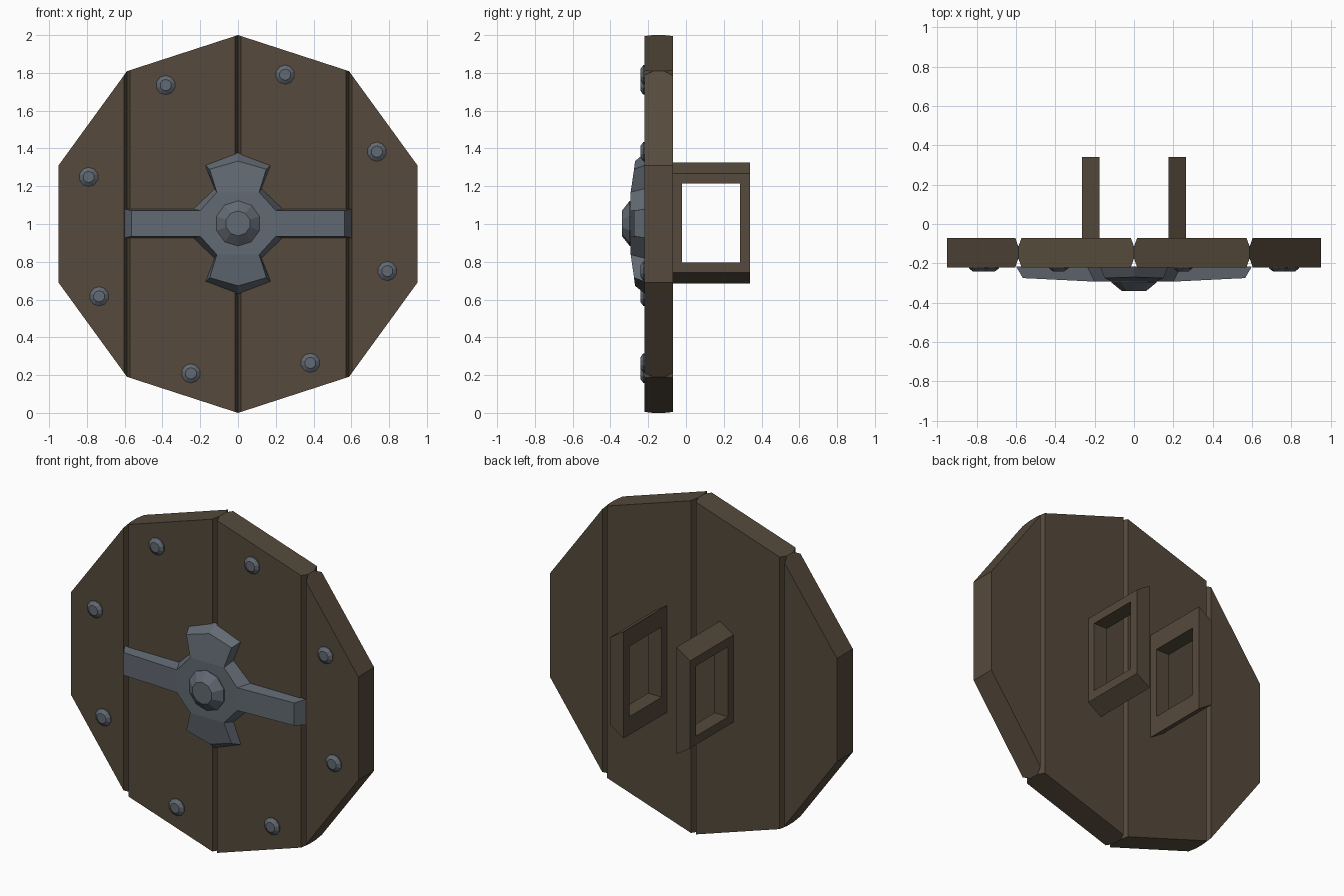
import bpy, bmesh, math

if "Cube" in bpy.data.objects:
    bpy.data.objects.remove(bpy.data.objects["Cube"])


def material(name, rgb):
    m = bpy.data.materials.new(name)
    m.diffuse_color = (*rgb, 1)
    m.use_nodes = True
    m.node_tree.nodes["Principled BSDF"].inputs["Base Color"].default_value = m.diffuse_color
    return m


WOOD = material("brown wood", (0.092, 0.068, 0.045))
METAL = material("grey metal", (0.122, 0.142, 0.168))


def make(name, verts, faces, mat):
    bm = bmesh.new()
    vs = [bm.verts.new(v) for v in verts]
    for f in faces:
        bm.faces.new([vs[i] for i in f])
    bmesh.ops.recalc_face_normals(bm, faces=bm.faces)
    me = bpy.data.meshes.new(name)
    bm.to_mesh(me)
    bm.free()
    me.materials.append(mat)
    ob = bpy.data.objects.new(name, me)
    bpy.context.collection.objects.link(ob)
    return ob


def loft(name, rings, mat):
    """Closed solid through rings with equal point counts."""
    n = len(rings[0])
    verts = [p for r in rings for p in r]
    faces = [tuple(range(n)), tuple(range(len(verts) - n, len(verts)))]
    for k in range(len(rings) - 1):
        for i in range(n):
            j = (i + 1) % n
            faces.append((k*n + i, k*n + j, k*n + n + j, k*n + n + i))
    return make(name, verts, faces, mat)


def stud(name, cx, cz, sides, profile):
    """Round metal stud facing -y; profile is (radius, y)."""
    rings = []
    for r, y in profile:
        rings.append([(cx + r*math.sin(2*math.pi*i/sides), y,
                       cz + r*math.cos(2*math.pi*i/sides)) for i in range(sides)])
    return loft(name, rings, METAL)


# Planks: strips of a ten-sided disc, with chamfered long joints
X1, X2, Z1, Z2 = math.sin(math.radians(36)), math.sin(math.radians(72)), \
    math.cos(math.radians(36)), math.cos(math.radians(72))


def half_height(x):
    x = abs(x)
    if x <= X1:
        return 1 + (Z1 - 1) * x / X1
    return Z1 + (Z2 - Z1) * (x - X1) / (X2 - X1)


C = 0.016
for side, label in ((-1, "left"), (1, "right")):
    for name, a, b, outer in (("inner_plank", 0, X1, False), ("outer_plank", X1, X2, True)):
        rings = []
        for y, c in ((-0.22, C), (-0.175, 0), (-0.115, 0), (-0.07, C)):
            x0, x1 = a + c, b - (0 if outer else c)
            h0, h1 = half_height(x0), half_height(x1)
            rings.append([(side*x0, y, 1 - h0), (side*x1, y, 1 - h1),
                          (side*x1, y, 1 + h1), (side*x0, y, 1 + h0)])
        loft(f"{label}_{name}", rings, WOOD)

# Arm grips: rectangular frames, taller on the inner side
for side, label in ((-1, "left"), (1, "right")):
    def rect(x, y0, y1, h):
        return [(side*x, y0, 1.005 - h), (side*x, y1, 1.005 - h),
                (side*x, y1, 1.005 + h), (side*x, y0, 1.005 + h)]
    xi, xo = 0.175, 0.265
    rings = [rect(xi, -0.08, 0.34, 0.32), rect(xo, -0.08, 0.34, 0.262),
             rect(xo, -0.02, 0.285, 0.21), rect(xi, -0.02, 0.285, 0.21)]
    verts = [p for r in rings for p in r]
    faces = []
    for k in range(4):
        for i in range(4):
            j, m = (i + 1) % 4, (k + 1) % 4
            faces.append((k*4 + i, k*4 + j, m*4 + j, m*4 + i))
    make(f"{label}_grip", verts, faces, WOOD)

# Metal cross: one quarter mirrored to a full outline, raised with sloped sides
base_q = [(0.6, .077), (.238, .077), (.125, .185), (.174, .309), (0, .375)]
front_q = [(.565, .068, -.275), (.2, .068, -.293), (.112, .165, -.293),
           (.15, .287, -.275), (0, .33, -.27)]


def mirrored(q):
    pts = [(1, 1, p) for p in q] + [(-1, 1, p) for p in q[-2::-1]]
    pts += [(-1, -1, p) for p in q] + [(1, -1, p) for p in q[-2::-1]]
    return [(sx*p[0], p[2] if len(p) > 2 else -0.215, 1.003 + sz*p[1]) for sx, sz, p in pts]


verts = mirrored(base_q) + mirrored(front_q)
n = 18
faces = [tuple(range(n))]
faces += [(i, (i + 1) % n, n + (i + 1) % n, n + i) for i in range(n)]
for f in ((1, 2, 6, 7, 10, 11, 15, 16), (2, 3, 4, 5, 6), (11, 12, 13, 14, 15),
          (7, 8, 9, 10), (16, 17, 0, 1)):
    faces.append(tuple(n + i for i in f))
make("metal_cross", verts, faces, METAL)

# Central boss
stud("boss", 0, 1.003, 10, [(0.12, -0.285), (0.12, -0.298), (0.066, -0.34)])

# Ring of rivets
for k in range(8):
    a = math.radians(72.5 + 45*k)
    stud(f"rivet_{k + 1}", 0.829*math.cos(a), 1 + 0.829*math.sin(a), 10,
         [(0.051, -0.215), (0.051, -0.226), (0.03, -0.241)])
